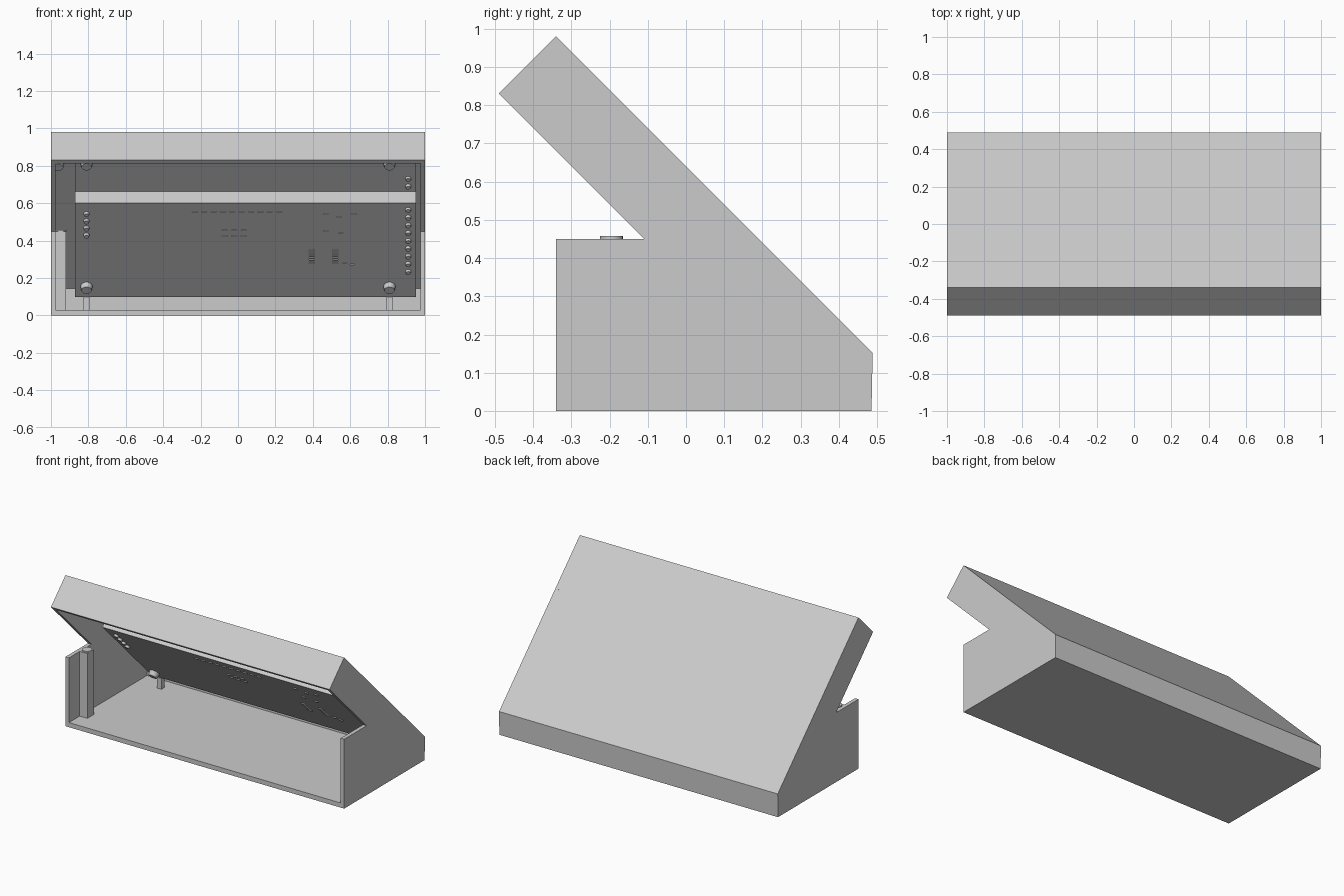
import bpy, bmesh
from mathutils import Vector, Matrix

if "Cube" in bpy.data.objects:
    bpy.data.objects.remove(bpy.data.objects["Cube"])

grey = bpy.data.materials.new("plain grey")
grey.use_nodes = True
colour = (0.6, 0.6, 0.6, 1)
grey.diffuse_color = colour
grey.node_tree.nodes["Principled BSDF"].inputs["Base Color"].default_value = colour


def finish(name, bm):
    bmesh.ops.recalc_face_normals(bm, faces=bm.faces)
    mesh = bpy.data.meshes.new(name)
    bm.to_mesh(mesh)
    bm.free()
    mesh.materials.append(grey)
    obj = bpy.data.objects.new(name, mesh)
    bpy.context.collection.objects.link(obj)
    return obj


def extrude_profile(name, points, x0, x1):
    """Extrude a closed (y, z) profile from x0 to x1."""
    bm = bmesh.new()
    face = bm.faces.new([bm.verts.new((x0, y, z)) for y, z in points])
    new = bmesh.ops.extrude_face_region(bm, geom=[face])["geom"]
    verts = [v for v in new if isinstance(v, bmesh.types.BMVert)]
    bmesh.ops.translate(bm, verts=verts, vec=(x1 - x0, 0, 0))
    return finish(name, bm)


def on_slope(c, s):
    """Point from depth c = y + z and slope position s = z - y."""
    return (c - s) / 2, (c + s) / 2


def slab(name, x0, x1, c0, c1, s0, s1):
    corners = [(c0, s0), (c1, s0), (c1, s1), (c0, s1)]
    return extrude_profile(name, [on_slope(*p) for p in corners], x0, x1)


def box(name, x0, x1, y0, y1, z0, z1):
    return extrude_profile(name, [(y0, z0), (y1, z0), (y1, z1), (y0, z1)], x0, x1)


DOWN = Vector((0, -1, -1)).normalized()


def stud(name, x, z, c, radius, height, direction=DOWN, tip=0.8):
    """Small tapered stud standing on the sloped plane c at height z."""
    bm = bmesh.new()
    turn = direction.to_track_quat('Z', 'Y').to_matrix().to_4x4()
    place = Matrix.Translation(Vector((x, c - z, z)) + direction * height / 2)
    bmesh.ops.create_cone(bm, cap_ends=True, segments=20, radius1=radius,
                          radius2=radius * tip, depth=height, matrix=place @ turn)
    obj = finish(name, bm)
    for p in obj.data.polygons:
        p.use_smooth = len(p.vertices) == 4


WALL = 0.025
FACE, BACK, PANEL = 0.457, 0.577, 0.605   # depths of the inner layers

# Case: side walls and one bent shell with floor, back, panel and lip
side = [(-0.34, 0), (0.485, 0), (0.488, 0.152), (-0.34, 0.98),
        (-0.49, 0.83), (-0.11, 0.45), (-0.34, 0.45)]
extrude_profile("right_wall", side, -1, -1 + WALL)
extrude_profile("left_wall", side, 1 - WALL, 1)
shell = side[:5] + [on_slope(0.34, 1.285), on_slope(PANEL, 1.285),
                    (0.46, 0.145), (0.46, 0.03), (-0.34, 0.03)]
extrude_profile("case_shell", shell, -1 + WALL, 1 - WALL)

# Corner post with its round cap
box("corner_post", -0.975, -0.92, -0.23, -0.16, 0.03, 0.45)
stud("post_cap", -0.947, 0.45, 0.255, 0.03, 0.008, Vector((0, 0, 1)), 1)

# Boards under the panel
slab("upper_board", -0.872, 0.953, BACK, PANEL, -0.257, 1.26)
slab("lower_board", -0.872, 0.953, FACE, BACK, -0.257, 0.747)

# Fixing studs, and pins from the floor to the lower edge
for x in (-0.81, 0.81):
    stud("lower_stud", x, 0.155, FACE, 0.033, 0.03)
    stud("upper_stud", x, 0.815, BACK, 0.033, 0.03)
    box("floor_pin", x - 0.015, x + 0.015, 0.35, 0.38, 0.03, 0.1)
stud("corner_stud", -0.96, 0.82, PANEL, 0.033, 0.04)

# Header pins
for i in range(4):
    stud("short_header_pin", -0.81, 0.43 + i * 0.038, FACE, 0.016, 0.014)
for i in range(13):
    z = 0.235 + i * 0.0415
    if not 0.6 < z < 0.67:
        stud("long_header_pin", 0.91, z, FACE if z < 0.6 else BACK, 0.016, 0.014)


# Small soldered parts on the lower board
def chip(x, z, width, length):
    s = 2 * z - FACE
    slab("solder_part", x - width / 2, x + width / 2,
         FACE - 0.008, FACE, s - length, s + length)


for i in range(10):
    chip(-0.23 + i * 0.05, 0.555, 0.03, 0.004)
for row in (0.425, 0.455):
    for i in range(3):
        chip(-0.07 + i * 0.05, row, 0.03, 0.004)
for x in (0.395, 0.52):
    for i in range(8):
        chip(x, 0.28 + i * 0.01, 0.03, 0.003)
for x, z in ((0.47, 0.54), (0.54, 0.525), (0.62, 0.54), (0.47, 0.45),
             (0.55, 0.44), (0.57, 0.28), (0.61, 0.27)):
    chip(x, z, 0.025, 0.008)
